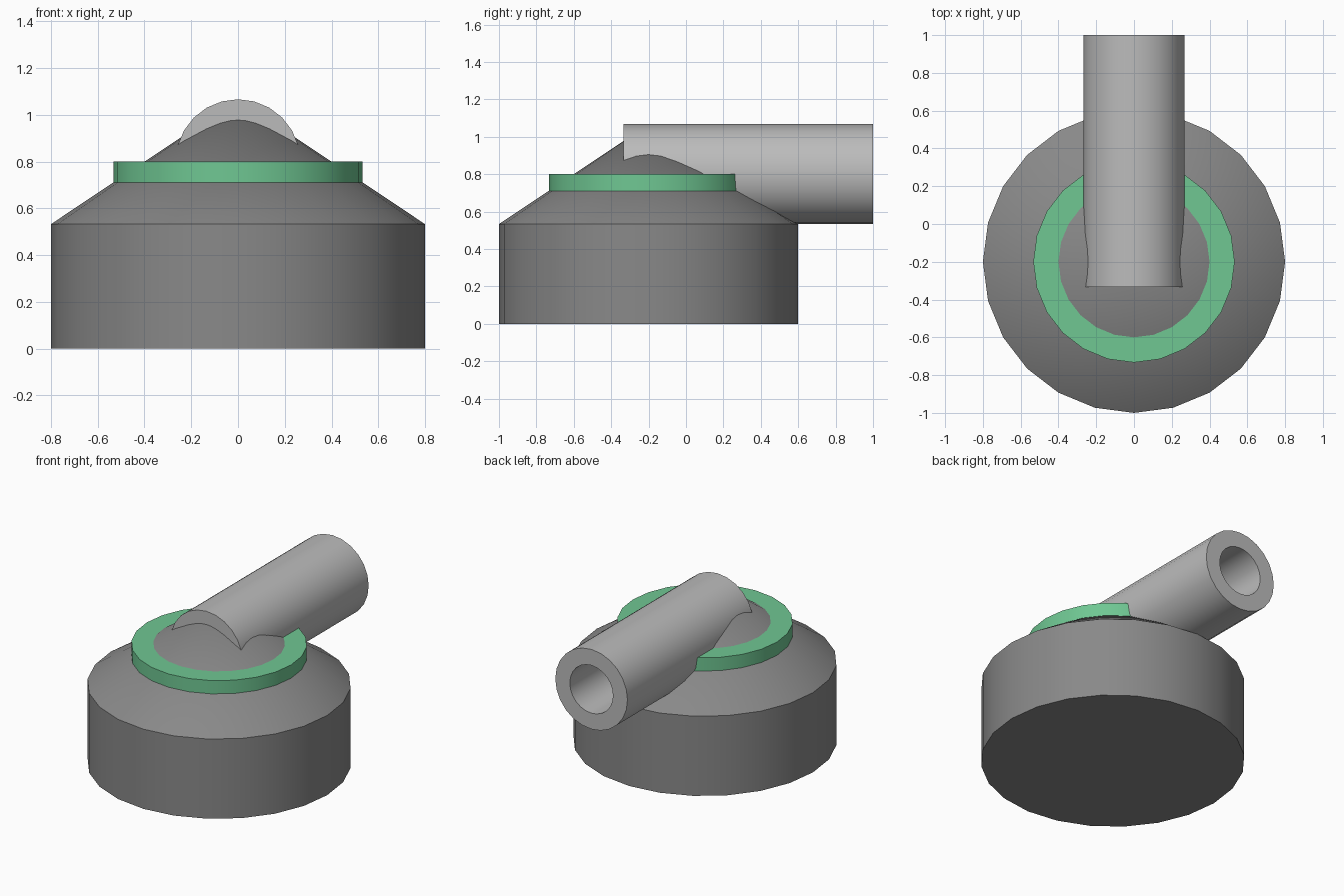
import bpy, bmesh, math
from mathutils import Matrix

if "Cube" in bpy.data.objects:
    bpy.data.objects.remove(bpy.data.objects["Cube"])

SIDES = 24


def lathe(name, profile, matrix, colour, closed=False):
    """Spin an (r, z) profile about z; points with r = 0 become poles."""
    bm = bmesh.new()
    rings = []
    for r, z in profile:
        count = SIDES if r > 0 else 1
        rings.append([bm.verts.new((r * math.cos(math.tau * i / SIDES),
                                    r * math.sin(math.tau * i / SIDES), z))
                      for i in range(count)])
    pairs = list(zip(rings, rings[1:]))
    if closed:
        pairs.append((rings[-1], rings[0]))
    else:
        bm.faces.new(rings[0])  # flat base
    for a, b in pairs:
        for i in range(SIDES):
            j = (i + 1) % SIDES
            if len(b) == 1:
                bm.faces.new((a[i], a[j], b[0]))
            else:
                bm.faces.new((a[i], a[j], b[j], b[i]))
    bmesh.ops.recalc_face_normals(bm, faces=bm.faces[:])
    bm.transform(matrix)
    mesh = bpy.data.meshes.new(name)
    bm.to_mesh(mesh)
    bm.free()
    material = bpy.data.materials.new(name + "_colour")
    material.diffuse_color = (*colour, 1)
    material.use_nodes = True
    material.node_tree.nodes["Principled BSDF"].inputs["Base Color"].default_value = material.diffuse_color
    mesh.materials.append(material)
    obj = bpy.data.objects.new(name, mesh)
    bpy.context.collection.objects.link(obj)
    bpy.ops.object.select_all(action='DESELECT')
    obj.select_set(True)
    bpy.context.view_layer.objects.active = obj
    bpy.ops.object.shade_smooth_by_angle(angle=math.radians(30))
    return obj


base_place = Matrix.Translation((0, -0.2, 0))

# Round dark base with a conical roof
lathe("base_body", [(0.8, 0), (0.8, 0.533), (0, 1.067)], base_place,
      (0.25, 0.25, 0.25))

# Green collar seated around the cone
lathe("collar", [(0.533, 0.711), (0.533, 0.8), (0.4, 0.8), (0.4, 0.711)],
      base_place, (0.16, 0.57, 0.29), closed=True)

# Hollow barrel through the cone, pointing to the back
barrel_place = Matrix.Translation((0, -0.333, 0.8)) @ Matrix.Rotation(-math.pi / 2, 4, 'X')
lathe("barrel", [(0.267, 0), (0.267, 1.333), (0.16, 1.333), (0.16, 0)],
      barrel_place, (0.5, 0.5, 0.5), closed=True)
